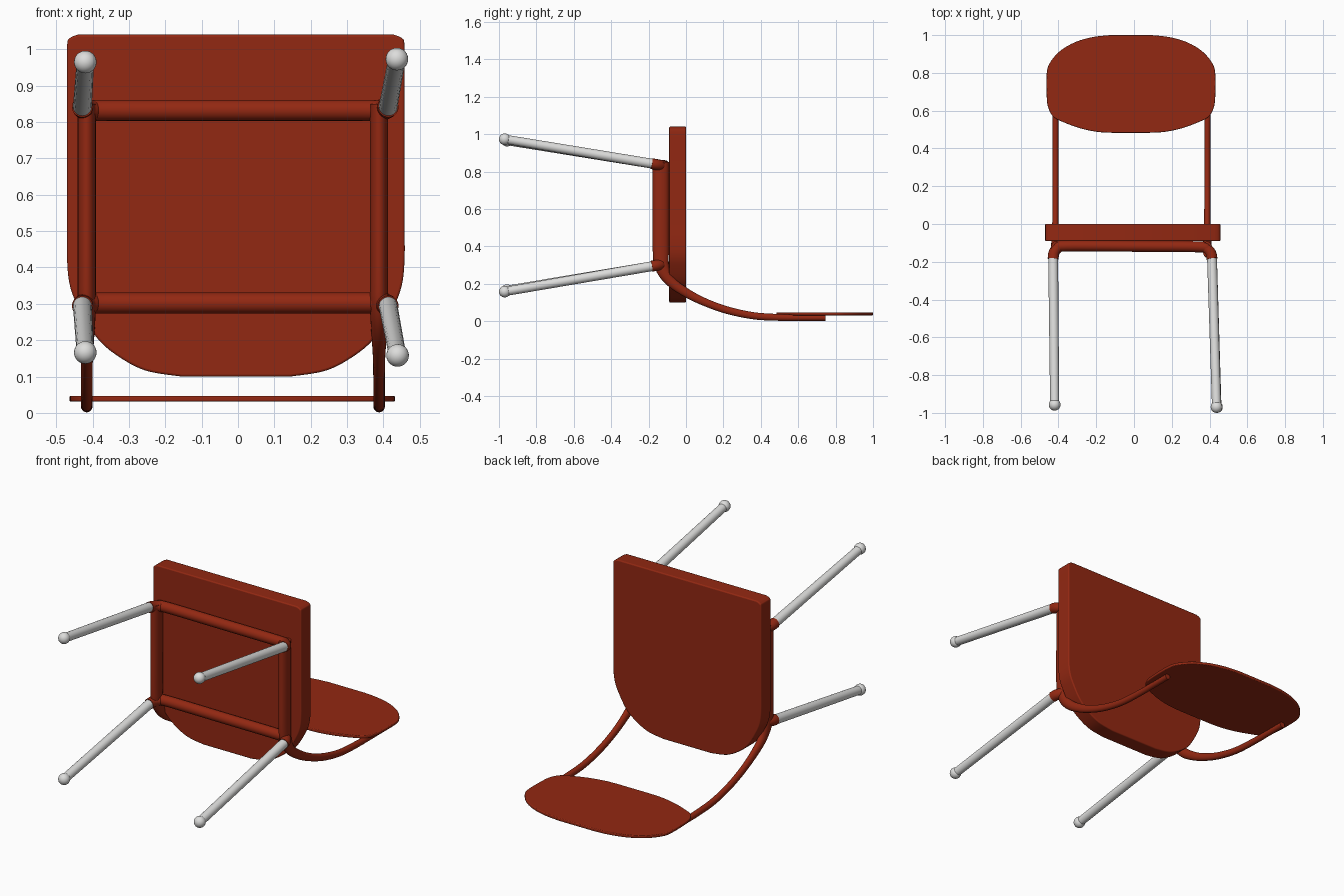
import bpy, bmesh, math
from mathutils import Vector

if "Cube" in bpy.data.objects:
    bpy.data.objects.remove(bpy.data.objects["Cube"])


def material(name, rgb):
    m = bpy.data.materials.new(name)
    m.diffuse_color = (*rgb, 1)
    m.use_nodes = True
    m.node_tree.nodes["Principled BSDF"].inputs["Base Color"].default_value = m.diffuse_color
    return m


RED = material("brick red", (0.29, 0.021, 0.006))
SILVER = material("pale metal", (0.72, 0.72, 0.71))


def finish(name, bm, mat, angle=40):
    bmesh.ops.recalc_face_normals(bm, faces=bm.faces[:])
    me = bpy.data.meshes.new(name)
    bm.to_mesh(me)
    bm.free()
    me.materials.append(mat)
    ob = bpy.data.objects.new(name, me)
    bpy.context.collection.objects.link(ob)
    bpy.ops.object.select_all(action='DESELECT')
    ob.select_set(True)
    bpy.context.view_layer.objects.active = ob
    bpy.ops.object.shade_smooth_by_angle(angle=math.radians(angle))
    return ob


def smooth_path(pts, steps):
    """Catmull-Rom through rows of numbers."""
    if steps == 1 or len(pts) < 3:
        return pts
    p = [pts[0]] + pts + [pts[-1]]
    out = []
    for i in range(1, len(p) - 2):
        for s in range(steps):
            t = s / steps
            out.append(tuple(
                0.5 * (2 * b + (c - a) * t + (2 * a - 5 * b + 4 * c - d) * t * t
                       + (3 * b - a - 3 * c + d) * t ** 3)
                for a, b, c, d in zip(*p[i - 1:i + 3])))
    return out + [pts[-1]]


def tube(name, pts, mat, side, steps=6, n=20):
    """Sweep an ellipse; each point is x, y, z, radius along side, other radius."""
    path = smooth_path(pts, steps)
    side = Vector(side)
    bm = bmesh.new()
    rings = []
    for i, p in enumerate(path):
        c = Vector(p[:3])
        tan = Vector(path[min(i + 1, len(path) - 1)][:3]) - Vector(path[max(i - 1, 0)][:3])
        tan.normalize()
        u = (side - tan * side.dot(tan)).normalized()
        v = tan.cross(u)
        rings.append([bm.verts.new(c + u * p[3] * math.cos(2 * math.pi * k / n)
                                   + v * p[4] * math.sin(2 * math.pi * k / n)) for k in range(n)])
    for a, b in zip(rings, rings[1:]):
        for k in range(n):
            bm.faces.new((a[k], a[(k + 1) % n], b[(k + 1) % n], b[k]))
    bm.faces.new(rings[0])
    bm.faces.new(rings[-1])
    return finish(name, bm, mat)


def slab(name, half, cx, to3d, thick, bevel, mat, steps=6):
    """Extrude a half outline mirrored about cx."""
    half = smooth_path(half, steps)
    outline = [(cx + x, h) for x, h in half] + [(cx - x, h) for x, h in reversed(half)]
    bm = bmesh.new()
    f = bm.faces.new([bm.verts.new(to3d(x, h)) for x, h in outline])
    ext = bmesh.ops.extrude_face_region(bm, geom=[f])
    bmesh.ops.translate(bm, vec=thick, verts=[g for g in ext['geom'] if isinstance(g, bmesh.types.BMVert)])
    ob = finish(name, bm, mat)
    mod = ob.modifiers.new("soft edge", 'BEVEL')
    mod.width = bevel
    mod.segments = 3
    mod.limit_method = 'ANGLE'
    mod.angle_limit = math.radians(50)
    return ob


# Seat: squared at one end, rounded toward the backrest
seat_half = [(0.15, 0.10), (0.25, 0.117), (0.33, 0.16), (0.385, 0.21), (0.43, 0.285),
             (0.455, 0.345), (0.464, 0.42), (0.464, 0.55), (0.464, 0.90), (0.464, 1.01),
             (0.456, 1.031), (0.435, 1.04)]
slab("seat", seat_half, -0.006, lambda x, z: (x, -0.09, z), (0, 0.09, 0), 0.01, RED)

# Backrest panel
back_half = [(0.10, 0.483), (0.18, 0.488), (0.27, 0.507), (0.36, 0.54), (0.41, 0.567), (0.436, 0.61),
             (0.446, 0.67), (0.446, 0.80), (0.425, 0.86), (0.37, 0.92), (0.29, 0.965),
             (0.20, 0.99), (0.11, 1.0)]
slab("backrest", back_half, -0.016, lambda x, y: (x, y, 0.031), (0, 0, 0.016), 0.004, RED)

# Cross bars whose ends bend down into the leg sockets
R = 0.029
for name, z, dz in (("front_crossbar", 0.832, 0.01), ("rear_crossbar", 0.302, -0.008)):
    tube(name, [(-0.428, -0.185, z + dz, R, R), (-0.424, -0.155, z + dz / 2, R, R),
                (-0.405, -0.128, z, R, R), (-0.36, -0.116, z, R, R), (0.0, -0.118, z, R, R),
                (0.34, -0.121, z, R, R), (0.385, -0.132, z, R, R), (0.407, -0.157, z + dz / 2, R, R),
                (0.413, -0.185, z + dz, R, R)], RED, (0, 0, 1))

# Side rails, flowing into the curved back supports
for name, x in (("left", -0.416), ("right", 0.388)):
    tube(name + "_rail_and_back_support",
         [(x, -0.135, 0.85, 0.025, 0.043), (x, -0.135, 0.60, 0.025, 0.043),
          (x, -0.135, 0.38, 0.025, 0.043), (x, -0.128, 0.29, 0.025, 0.038),
          (x, -0.085, 0.215, 0.021, 0.028), (x, 0, 0.153, 0.017, 0.024),
          (x, 0.10, 0.102, 0.016, 0.021), (x, 0.22, 0.059, 0.016, 0.02),
          (x, 0.36, 0.029, 0.016, 0.019), (x, 0.5, 0.02, 0.016, 0.018),
          (x, 0.62, 0.018, 0.016, 0.016), (x, 0.745, 0.018, 0.016, 0.016)], RED, (1, 0, 0))

# Splayed legs with rounded feet
legs = (("front_left", (-0.428, -0.18, 0.842), (-0.42, -0.957, 0.965)),
        ("front_right", (0.413, -0.18, 0.842), (0.437, -0.969, 0.973)),
        ("rear_left", (-0.428, -0.18, 0.294), (-0.42, -0.957, 0.166)),
        ("rear_right", (0.413, -0.18, 0.294), (0.439, -0.969, 0.158)))
for name, a, b in legs:
    tube(name + "_leg", [(*a, 0.026, 0.026), (*b, 0.024, 0.024)], SILVER, (1, 0, 0), steps=1)
    bm = bmesh.new()
    bmesh.ops.create_uvsphere(bm, u_segments=24, v_segments=14, radius=0.031)
    bmesh.ops.translate(bm, vec=b, verts=bm.verts[:])
    finish(name + "_foot", bm, SILVER)
